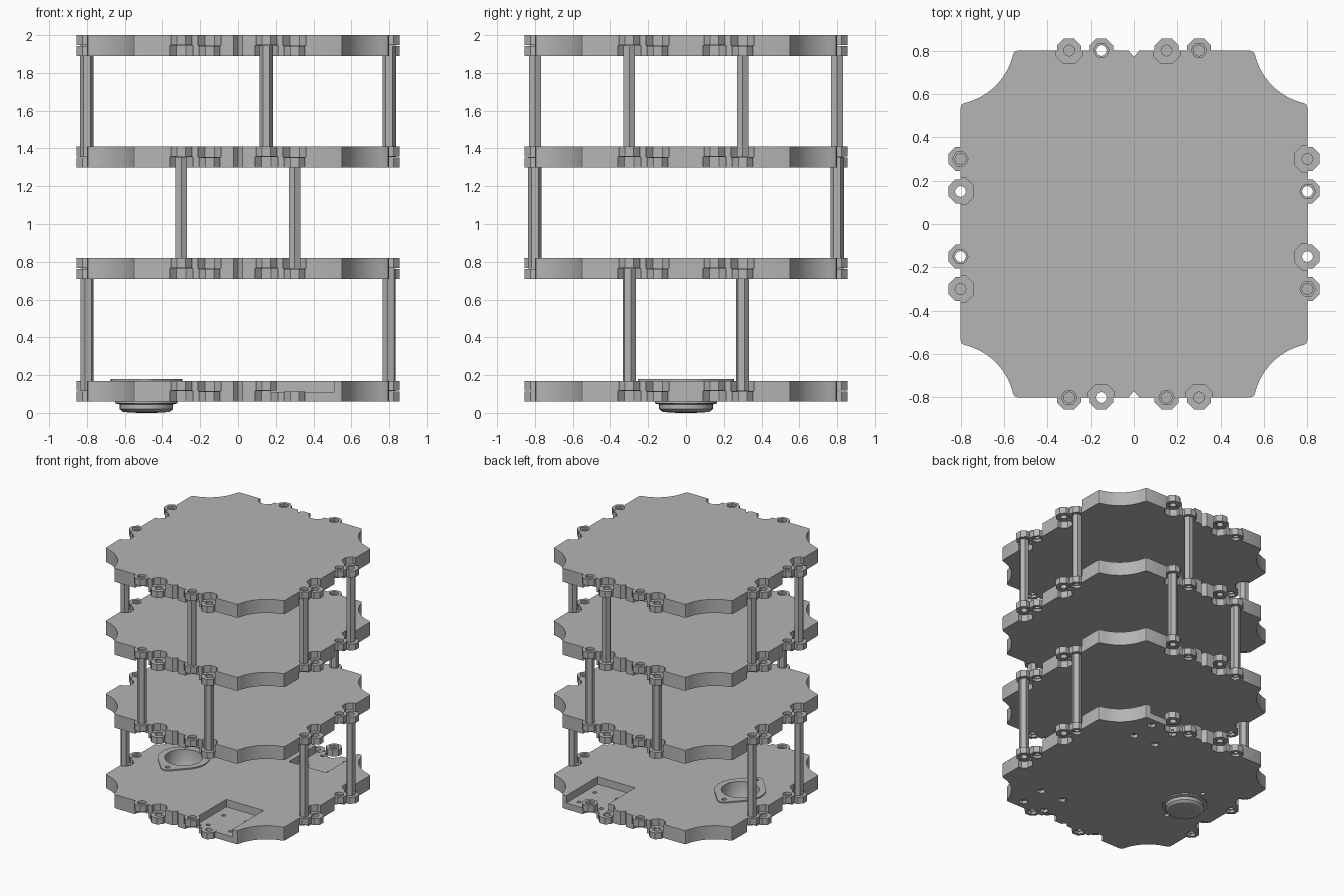
import bpy, bmesh
from math import sin, cos, pi, radians
from mathutils import Matrix, Vector

cube = bpy.data.objects.get("Cube")
if cube:
    bpy.data.objects.remove(cube, do_unlink=True)

GREY = (0.46, 0.46, 0.46, 1)
mat = bpy.data.materials.new("plain grey")
mat.use_nodes = True
mat.diffuse_color = GREY
mat.node_tree.nodes["Principled BSDF"].inputs["Base Color"].default_value = GREY

THICK, HALF, EDGE = 0.11, 0.055, 0.8
LEVELS = [0.06, 0.71, 1.30, 1.89]


def make(name, bm):
    bmesh.ops.recalc_face_normals(bm, faces=bm.faces)
    mesh = bpy.data.meshes.new(name)
    bm.to_mesh(mesh)
    bm.free()
    mesh.materials.append(mat)
    obj = bpy.data.objects.new(name, mesh)
    bpy.context.collection.objects.link(obj)
    return obj


def copy(obj, name, z):
    dup = obj.copy()
    dup.name = name
    dup.location.z += z
    bpy.context.collection.objects.link(dup)


def extrude(bm, points, z0, z1):
    low = [bm.verts.new((x, y, z0)) for x, y in points]
    high = [bm.verts.new((x, y, z1)) for x, y in points]
    bm.faces.new(low[::-1])
    bm.faces.new(high)
    for i in range(len(points)):
        j = (i + 1) % len(points)
        bm.faces.new((low[i], low[j], high[j], high[i]))


def ring(x, y, r, n, rot=0):
    return [(x + r * cos(rot + 2 * pi * i / n), y + r * sin(rot + 2 * pi * i / n))
            for i in range(n)]


def cut(obj, prisms):
    """Subtract a set of (points, bottom, top) prisms from the object."""
    bm = bmesh.new()
    for points, z0, z1 in prisms:
        extrude(bm, points, z0, z1)
    cutter = make("cutter", bm)
    cutter.hide_render = True
    mod = obj.modifiers.new("cut", "BOOLEAN")
    mod.operation, mod.solver, mod.object = "DIFFERENCE", "EXACT", cutter
    bpy.context.view_layer.update()
    deps = bpy.context.evaluated_depsgraph_get()
    mesh = bpy.data.meshes.new_from_object(obj.evaluated_get(deps))
    obj.modifiers.clear()
    obj.data = mesh
    bpy.data.objects.remove(cutter, do_unlink=True)


def smooth(obj):
    bpy.ops.object.select_all(action="DESELECT")
    obj.select_set(True)
    bpy.context.view_layer.objects.active = obj
    bpy.ops.object.shade_smooth_by_angle(angle=radians(30))


# Plate outline: four turned sides with concave corners, notched front and back
outline = []
for k in range(4):
    side = [(-0.025, -EDGE), (0, -0.77), (0.025, -EDGE)] if k % 2 == 0 else []
    side += [(0.535, -EDGE), (0.55, -0.795)]
    for i in range(15):
        a = radians(167 - 64 * i / 14)
        side.append((0.85 + 0.3 * cos(a), -0.85 + 0.3 * sin(a)))
    side += [(0.795, -0.55), (EDGE, -0.535)]
    turn = Matrix.Rotation(k * pi / 2, 2)
    outline += [tuple(turn @ Vector(p)) for p in side]

# Lug spots alternate between the upper and lower half of the plate
spots = []
for k in range(4):
    turn = Matrix.Rotation(k * pi / 2, 2)
    for t, upper in ((-0.3, True), (-0.15, False), (0.15, True), (0.3, False)):
        x, y = turn @ Vector((t, -EDGE))
        spots.append((x, y, upper))

bm = bmesh.new()
extrude(bm, outline, 0, THICK)
plate = make("base_plate", bm)
cut(plate, [(ring(x, y, 0.066, 8, pi / 8), -0.05 if up else HALF, HALF if up else 0.2)
            for x, y, up in spots])
cut(plate, [(ring(x, y, 0.034, 16), -0.05, 0.2) for x, y, up in spots])
plate.location.z = LEVELS[0]

# Lugs with a through hole and a hexagonal nut seat
bm = bmesh.new()
for x, y, up in spots:
    z = HALF + 0.003 if up else 0
    extrude(bm, ring(x, y, 0.06, 8, pi / 8), z, z + HALF - 0.003)
lugs = make("lugs_1", bm)
cut(lugs, [(ring(x, y, 0.025, 16), -0.05, 0.2) for x, y, up in spots])
cut(lugs, [(ring(x, y, 0.037, 6), 0.09 if up else -0.05, 0.2 if up else 0.02)
           for x, y, up in spots])
smooth(lugs)
lugs.location.z = LEVELS[0]

# Upper plates share the plain plate
smooth(plate)
upper = plate.copy()
upper.data = plate.data.copy()
upper.name = "plate_2"
upper.location.z = LEVELS[1]
bpy.context.collection.objects.link(upper)
for i in (1, 2, 3):
    if i > 1:
        copy(upper, f"plate_{i + 1}", LEVELS[i] - LEVELS[1])
    copy(lugs, f"lugs_{i + 1}", LEVELS[i] - LEVELS[0])

# Base plate: two open pockets with bolt holes, and the caster opening
CX = -0.485
pockets, seats, holes = [], [], []
for s in (-1, 1):
    pockets.append(([(0.175, s * 0.4), (0.51, s * 0.4), (0.51, s * 0.9), (0.175, s * 0.9)][::-s],
                    0.11, 0.3))
    for dx in (-0.1, 0.1):
        for dy in (-0.1, 0.1):
            x, y = 0.345 + dx, s * 0.63 + dy
            seats.append((ring(x, y, 0.032, 6), 0, 0.085))
            holes.append((ring(x, y, 0.016, 12), 0, 0.3))
    holes.append((ring(CX, s * 0.205, 0.018, 12), 0, 0.3))
holes.append((ring(CX, 0, 0.14, 32), 0, 0.3))
cut(plate, pockets)
cut(plate, seats)
cut(plate, holes)

# Caster flange: round collar with two screw ears
bm = bmesh.new()
for y, r, n in ((0, 0.19, 40), (-0.205, 0.05, 16), (0.205, 0.05, 16)):
    for px, py in ring(CX, y, r, n):
        for z in (0.168, 0.18):
            bm.verts.new((px, py, z))
hull = bmesh.ops.convex_hull(bm, input=bm.verts)
bmesh.ops.delete(bm, geom=[v for v in bm.verts if not v.link_faces], context="VERTS")
bmesh.ops.dissolve_limit(bm, angle_limit=radians(1), verts=bm.verts, edges=bm.edges)
flange = make("caster_flange", bm)
cut(flange, [(ring(CX, 0, 0.14, 32), 0, 0.3)]
    + [(ring(CX, s * 0.205, 0.018, 12), 0, 0.3) for s in (-1, 1)])
smooth(flange)

# Caster cup: turned bowl below the base
profile = [(0.139, 0.175), (0.165, 0.061), (0.165, 0.05), (0.142, 0.045), (0.142, 0.02),
           (0.125, 0.006), (0.08, 0.001), (0, 0)]
inner = [(0, 0.018), (0.07, 0.026), (0.115, 0.05), (0.135, 0.09), (0.139, 0.175)]
bm = bmesh.new()
profile[0] = (0.1395, 0.062)
for path in (profile[1:], inner):
    verts = [bm.verts.new((r, 0, z)) for r, z in path]
    edges = [bm.edges.new(pair) for pair in zip(verts, verts[1:])]
    bmesh.ops.spin(bm, geom=verts + edges, cent=(0, 0, 0), axis=(0, 0, 1),
                   angle=2 * pi, steps=32, use_merge=True)
bmesh.ops.remove_doubles(bm, verts=bm.verts, dist=0.0005)
cup = make("caster_cup", bm)
cup.location.x = CX
smooth(cup)

# Hexagonal posts between neighbouring plates
SIDES = [(x, y) for x in (-EDGE, EDGE) for y in (-0.3, 0.3)]
FRONTS = [(x, y) for x in (-0.3, 0.3) for y in (-EDGE, EDGE)]
MIDDLE = [(0.15, -EDGE), (0.15, EDGE)]
for gap, (places, rot) in enumerate(((SIDES, pi / 12), (FRONTS, pi / 6), (SIDES + MIDDLE, 0))):
    for n, (x, y) in enumerate(places):
        up = next(u for sx, sy, u in spots if abs(sx - x) + abs(sy - y) < 0.01)
        bm = bmesh.new()
        extrude(bm, ring(x, y, 0.036, 6, rot),
                LEVELS[gap] + (THICK if up else HALF),
                LEVELS[gap + 1] + (HALF if up else 0))
        make(f"post_{gap + 1}_{n + 1}", bm)
